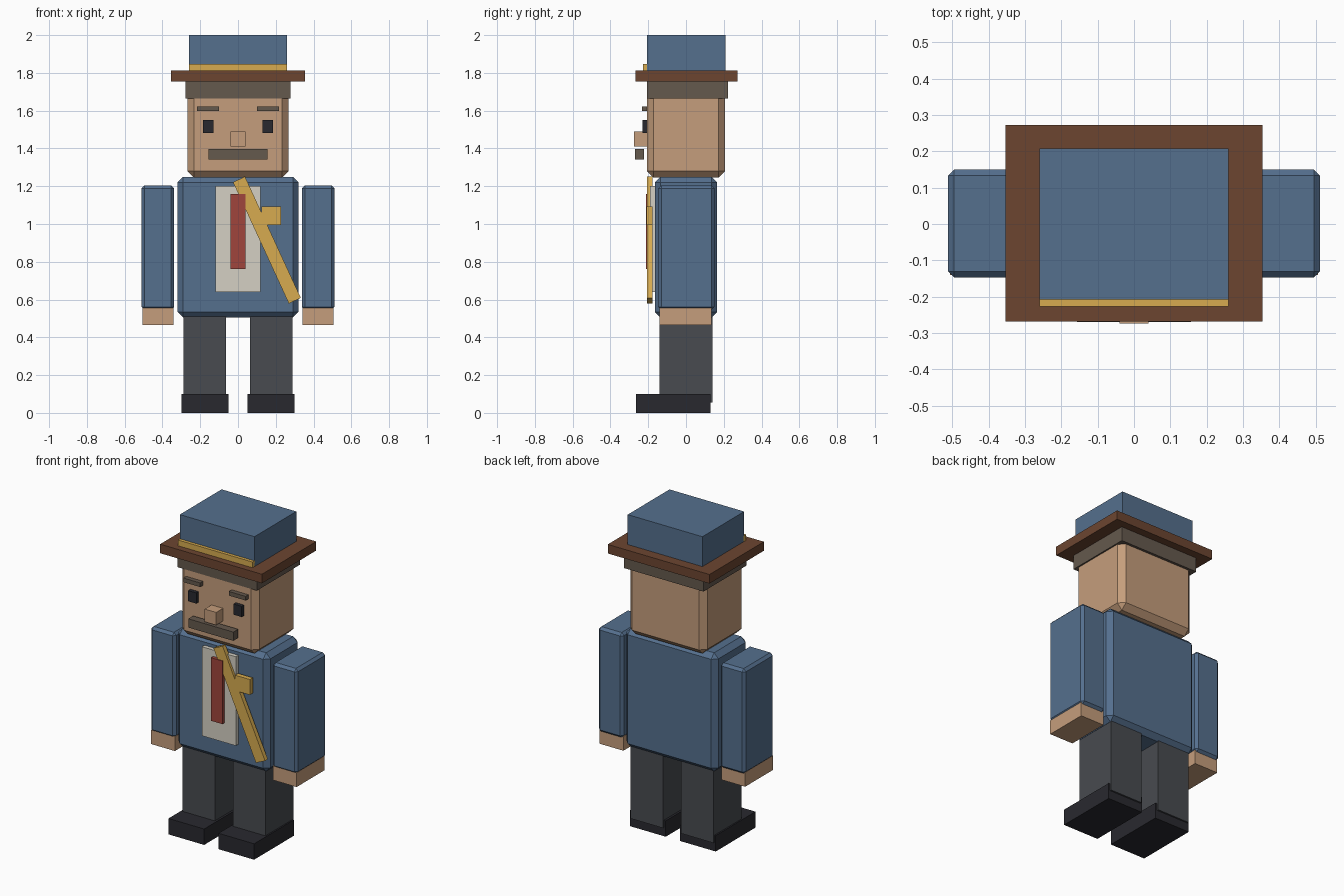
import bpy
import bmesh
from math import radians
from mathutils import Matrix

if "Cube" in bpy.data.objects:
    bpy.data.objects.remove(bpy.data.objects["Cube"])


def material(name, r, g, b):
    m = bpy.data.materials.new(name)
    m.diffuse_color = (r, g, b, 1)
    m.use_nodes = True
    m.node_tree.nodes["Principled BSDF"].inputs["Base Color"].default_value = m.diffuse_color
    return m


BLUE = material("blue cloth", 0.09, 0.16, 0.27)
SKIN = material("skin", 0.56, 0.34, 0.20)
HAIR = material("hair", 0.13, 0.10, 0.075)
BROWN = material("brown felt", 0.15, 0.06, 0.03)
GOLD = material("gold", 0.68, 0.41, 0.08)
CREAM = material("cream", 0.66, 0.63, 0.55)
RED = material("red", 0.35, 0.06, 0.045)
GREY = material("trousers grey", 0.065, 0.07, 0.08)
BLACK = material("black", 0.022, 0.022, 0.028)


def box(name, x, y, z, mat, bevel=0, tilt=0):
    """Box from (min, max) ranges, with optional chamfer and tilt about y."""
    size = [b - a for a, b in (x, y, z)]
    bm = bmesh.new()
    bmesh.ops.create_cube(bm, size=1, matrix=Matrix.Diagonal((*size, 1)))
    if bevel:
        bmesh.ops.bevel(bm, geom=bm.edges[:], offset=bevel, segments=1,
                        affect='EDGES', profile=0.5)
    me = bpy.data.meshes.new(name)
    bm.to_mesh(me)
    bm.free()
    me.materials.append(mat)
    ob = bpy.data.objects.new(name, me)
    ob.location = [(a + b) / 2 for a, b in (x, y, z)]
    ob.rotation_euler.y = tilt
    bpy.context.collection.objects.link(ob)
    return ob


def pair(name, x, y, z, mat, bevel=0):
    """Right-hand box plus its mirror image across x = 0."""
    box(name + "_right", x, y, z, mat, bevel)
    box(name + "_left", (-x[1], -x[0]), y, z, mat, bevel)


# Legs and shoes
pair("shoe", (0.05, 0.298), (-0.265, 0.13), (0, 0.10), BLACK)
pair("leg", (0.063, 0.289), (-0.14, 0.14), (0.055, 0.53), GREY)

# Torso, arms and hands
box("torso", (-0.32, 0.32), (-0.165, 0.165), (0.505, 1.25), BLUE, 0.03)
pair("arm", (0.338, 0.511), (-0.147, 0.15), (0.545, 1.205), BLUE, 0.016)
pair("hand", (0.341, 0.506), (-0.14, 0.135), (0.465, 0.555), SKIN)

# Shirt front, tie, sash and badge
box("shirt_front", (-0.118, 0.118), (-0.19, -0.16), (0.64, 1.20), CREAM)
box("tie", (-0.04, 0.04), (-0.211, -0.18), (0.763, 1.16), RED)
box("sash", (0.118, 0.188), (-0.206, -0.178), (0.5615, 1.2685), GOLD,
    tilt=radians(-24.7))
box("badge", (0.125, 0.228), (-0.208, -0.178), (0.996, 1.093), GOLD)

# Head and face
box("head", (-0.268, 0.268), (-0.206, 0.206), (1.245, 1.755), SKIN, 0.035)
pair("eye", (0.13, 0.186), (-0.229, -0.20), (1.483, 1.55), BLACK)
pair("eyebrow", (0.10, 0.217), (-0.234, -0.205), (1.597, 1.623), HAIR)
box("nose", (-0.04, 0.04), (-0.274, -0.20), (1.41, 1.49), SKIN)
box("moustache", (-0.157, 0.157), (-0.27, -0.222), (1.341, 1.396), HAIR)
box("hair", (-0.277, 0.277), (-0.207, 0.222), (1.665, 1.76), HAIR)

# Hat
box("hat_brim", (-0.354, 0.354), (-0.268, 0.272), (1.755, 1.812), BROWN)
box("hat_crown", (-0.26, 0.26), (-0.207, 0.208), (1.81, 2.0), BLUE)
box("hat_band", (-0.26, 0.26), (-0.227, -0.20), (1.81, 1.848), GOLD)
